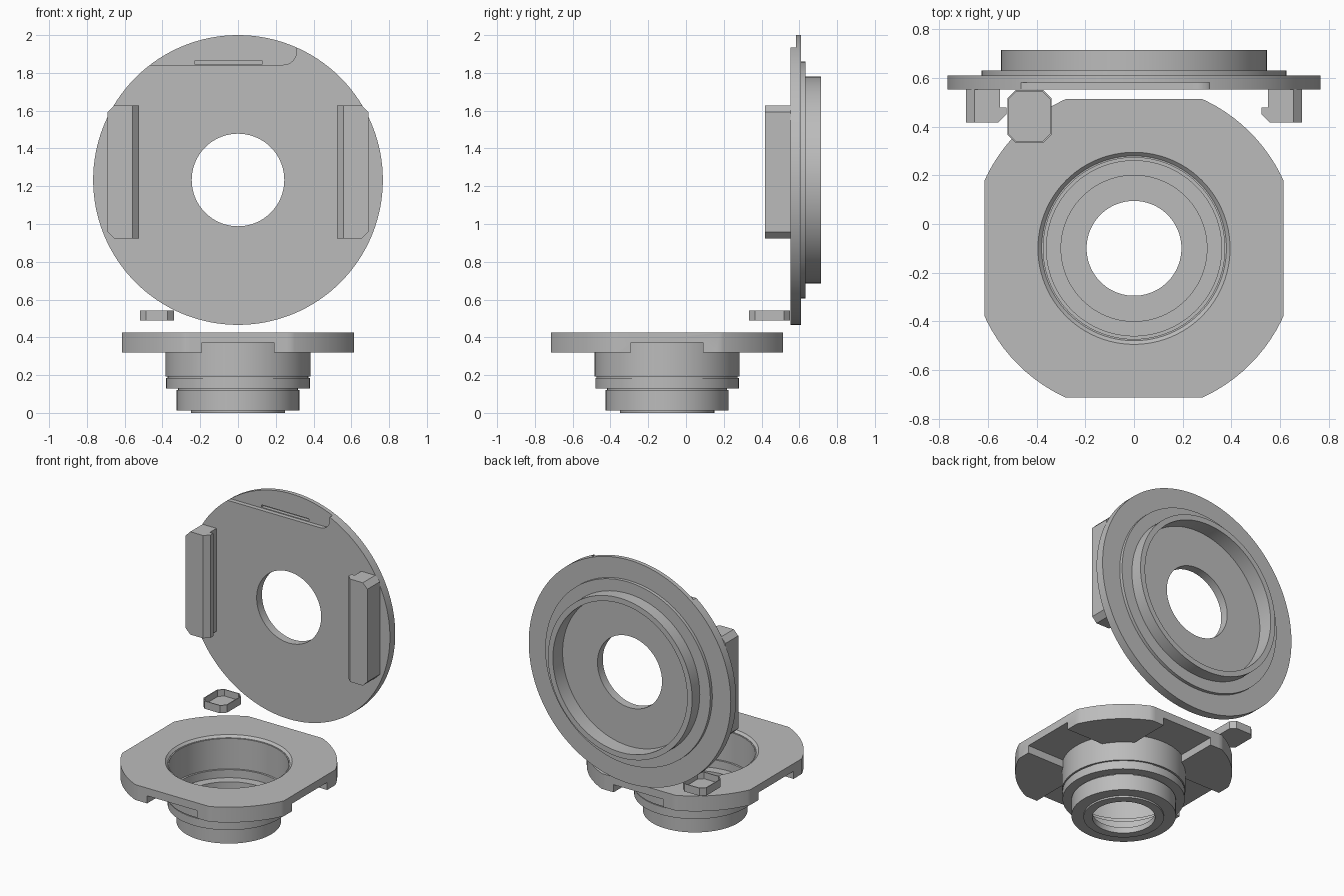
import bpy, bmesh
from math import radians, pi, cos, sin
from mathutils import Matrix, Vector

cube = bpy.data.objects.get("Cube")
if cube:
    bpy.data.objects.remove(cube, do_unlink=True)

GREY = (0.5, 0.5, 0.5, 1)
grey = bpy.data.materials.new("plain grey")
grey.use_nodes = True
grey.diffuse_color = GREY
grey.node_tree.nodes["Principled BSDF"].inputs["Base Color"].default_value = GREY


def finish(name, bm):
    bmesh.ops.recalc_face_normals(bm, faces=bm.faces)
    mesh = bpy.data.meshes.new(name)
    bm.to_mesh(mesh)
    bm.free()
    mesh.materials.append(grey)
    ob = bpy.data.objects.new(name, mesh)
    bpy.context.collection.objects.link(ob)
    return ob


def lathe(name, profile, place, steps=96):
    """Spin a closed (radius, height) profile around z, then place it."""
    bm = bmesh.new()
    rings = []
    for i in range(steps):
        a = 2 * pi * i / steps
        rings.append([bm.verts.new((r * cos(a), r * sin(a), h)) for r, h in profile])
    n = len(profile)
    for i in range(steps):
        a, b = rings[i], rings[(i + 1) % steps]
        for j in range(n):
            k = (j + 1) % n
            bm.faces.new((a[j], b[j], b[k], a[k]))
    bm.transform(place)
    return finish(name, bm)


def prism_mesh(outline, low, high):
    bm = bmesh.new()
    base = bm.faces.new([bm.verts.new((x, y, low)) for x, y in outline])
    grown = bmesh.ops.extrude_face_region(bm, geom=[base])["geom"]
    verts = [g for g in grown if isinstance(g, bmesh.types.BMVert)]
    bmesh.ops.translate(bm, verts=verts, vec=(0, 0, high - low))
    return bm


def box(name, x, y, z):
    outline = [(x[0], y[0]), (x[1], y[0]), (x[1], y[1]), (x[0], y[1])]
    return finish(name, prism_mesh(outline, *z))


def boolean(ob, cutter, operation="DIFFERENCE"):
    mod = ob.modifiers.new("cut", "BOOLEAN")
    mod.operation, mod.object, mod.solver = operation, cutter, "EXACT"
    bpy.context.view_layer.objects.active = ob
    bpy.ops.object.modifier_apply(modifier=mod.name)
    bpy.data.objects.remove(cutter, do_unlink=True)


def smooth(ob):
    bpy.ops.object.select_all(action="DESELECT")
    ob.select_set(True)
    bpy.context.view_layer.objects.active = ob
    bpy.ops.object.shade_smooth_by_angle(angle=radians(30))


# Mounting plate: a disc trimmed to four flats, with a channel under each flat
CY = -0.1
at_base = Matrix.Translation((0, CY, 0))
plate = lathe("mounting_plate", [(0.38, 0.32), (0.675, 0.32), (0.675, 0.425),
                                 (0.395, 0.425), (0.38, 0.41)], at_base)
F, C = 0.614, 0.19
boolean(plate, box("trim", (-F, F), (CY - F, CY + F), (0.2, 0.6)), "INTERSECT")
boolean(plate, box("channel_x", (-1, 1), (CY - C, CY + C), (0.2, 0.372)))
boolean(plate, box("channel_y", (-C, C), (CY - 1, CY + 1), (0.2, 0.372)))
smooth(plate)

# Stepped hollow barrel below the plate
barrel = lathe("barrel", [
    (0.195, 0), (0.25, 0), (0.25, 0.012), (0.325, 0.012), (0.325, 0.122),
    (0.317, 0.122), (0.317, 0.13), (0.38, 0.13), (0.38, 0.185), (0.373, 0.185),
    (0.373, 0.192), (0.384, 0.192), (0.384, 0.408), (0.373, 0.408), (0.373, 0.2),
    (0.36, 0.2), (0.36, 0.145), (0.3, 0.145), (0.3, 0.04), (0.195, 0.04)], at_base)
smooth(barrel)

# Upright disc with a stepped flange and raised ring on its back
CZ = 1.233
upright = Matrix.Translation((0, 0, CZ)) @ Matrix.Rotation(-pi / 2, 4, "X")
disc = lathe("upright_disc", [
    (0.245, 0.552), (0.767, 0.552), (0.767, 0.61), (0.627, 0.61), (0.627, 0.632),
    (0.547, 0.632), (0.547, 0.715), (0.51, 0.715), (0.51, 0.61), (0.245, 0.61)],
    upright, 128)

# Shallow recess at the top of the disc, rounded at its inner corner, and a slot
R = 0.07
corner = [(0.24 + R * sin(a), 1.843 + R - R * cos(a))
          for a in (pi / 2 * i / 8 for i in range(9))]
recess = prism_mesh([(-0.7, 1.843)] + corner + [(0.31, 2.1), (-0.7, 2.1)], 0.5, 0.582)
recess.transform(Matrix(((1, 0, 0, 0), (0, 0, 1, 0), (0, 1, 0, 0), (0, 0, 0, 1))))
boolean(disc, finish("recess", recess))
boolean(disc, box("slot", (-0.23, 0.13), (0.5, 0.606), (1.848, 1.864)))
smooth(disc)

# Hooked side rails on the front of the disc
for side, name in ((-1, "right_rail"), (1, "left_rail")):
    hook = [(0.69, 0.555), (0.69, 0.418), (0.558, 0.418), (0.524, 0.452),
            (0.524, 0.48), (0.55, 0.48), (0.55, 0.555)]
    bm = prism_mesh([(side * x, y) for x, y in hook], 0.922, 1.628)
    ends = [e for e in bm.edges if all(abs(v.co.x) > 0.68 for v in e.verts)
            and abs(e.verts[0].co.z - e.verts[1].co.z) < 0.01]
    bmesh.ops.bevel(bm, geom=ends, offset=0.035, segments=1, affect="EDGES")
    finish(name, bm)


# Small loose tray with clipped corners
def clipped(hx, hy, c):
    return [(-0.43 + x, 0.442 + y) for x, y in (
        (hx, hy - c), (hx - c, hy), (c - hx, hy), (-hx, hy - c),
        (-hx, c - hy), (c - hx, -hy), (hx - c, -hy), (hx, c - hy))]


tray = finish("small_tray", prism_mesh(clipped(0.09, 0.108, 0.032), 0.49, 0.543))
boolean(tray, finish("tray_hollow", prism_mesh(clipped(0.084, 0.102, 0.03), 0.498, 0.6)))
